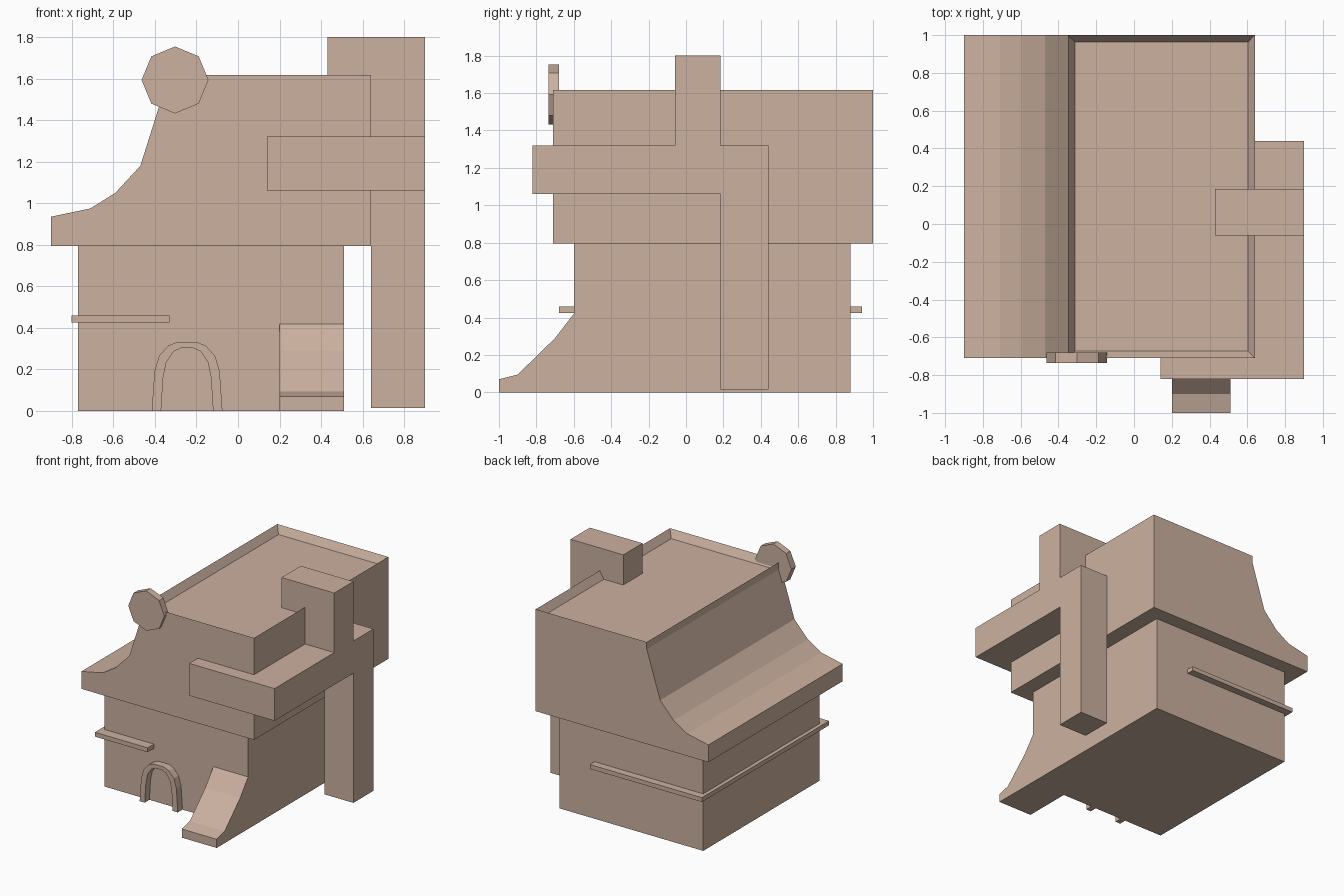
import bpy, bmesh, math

if "Cube" in bpy.data.objects:
    bpy.data.objects.remove(bpy.data.objects["Cube"])

clay = bpy.data.materials.new("warm clay")
clay.diffuse_color = (0.60, 0.44, 0.35, 1)
clay.use_nodes = True
clay.node_tree.nodes["Principled BSDF"].inputs["Base Color"].default_value = clay.diffuse_color


def prism(name, profile, lo, hi, axis, rim=None):
    """Extrude a 2D profile along an axis; rim = (width, depth) sinks the highest flat face."""
    place = {"x": lambda a, b, t: (t, a, b),
             "y": lambda a, b, t: (a, t, b),
             "z": lambda a, b, t: (a, b, t)}[axis]
    bm = bmesh.new()
    ends = [[bm.verts.new(place(a, b, t)) for a, b in profile] for t in (lo, hi)]
    bm.faces.new(ends[0])
    bm.faces.new(ends[1][::-1])
    n = len(profile)
    for i in range(n):
        j = (i + 1) % n
        bm.faces.new((ends[0][j], ends[0][i], ends[1][i], ends[1][j]))
    bmesh.ops.recalc_face_normals(bm, faces=bm.faces)
    if rim:
        top = max((f for f in bm.faces if f.normal.z > 0.99),
                  key=lambda f: f.calc_center_median().z)
        bmesh.ops.inset_region(bm, faces=[top], thickness=rim[0])
        # sink the floor, leaving vertical inner parapet walls
        for v in top.verts:
            v.co.z -= rim[1]
    me = bpy.data.meshes.new(name)
    bm.to_mesh(me)
    bm.free()
    me.materials.append(clay)
    ob = bpy.data.objects.new(name, me)
    bpy.context.collection.objects.link(ob)
    return ob


def box(name, x, y, z):
    return prism(name, [(x[0], y[0]), (x[1], y[0]), (x[1], y[1]), (x[0], y[1])],
                 z[0], z[1], "z")


# Ground floor
box("ground_floor", (-0.77, 0.51), (-0.60, 0.88), (0, 0.795))

# Overhanging upper floor with swept roof slope and sunken flat roof
prism("upper_floor",
      [(-0.90, 0.795), (0.64, 0.795), (0.64, 1.617), (-0.35, 1.617), (-0.35, 1.56),
       (-0.47, 1.18), (-0.59, 1.05), (-0.71, 0.975), (-0.90, 0.935)],
      -0.71, 1.0, "y", rim=(0.053, 0.06))

# Flared ramp at the front
prism("front_ramp",
      [(-0.60, 0), (-1.0, 0), (-1.0, 0.07), (-0.90, 0.095), (-0.70, 0.29), (-0.60, 0.42)],
      0.20, 0.51, "x")

# Duct: standing leg, corner-wrapping beam and chimney
box("duct_leg", (0.64, 0.90), (0.185, 0.44), (0.015, 1.06))
box("duct_beam", (0.14, 0.90), (-0.82, 0.44), (1.06, 1.32))
box("chimney", (0.43, 0.90), (-0.06, 0.185), (1.32, 1.80))

# Thin ledge wrapping front, left and back walls
prism("wall_ledge",
      [(-0.33, -0.60), (-0.33, -0.68), (-0.80, -0.68), (-0.80, 0.94),
       (0.20, 0.94), (0.20, 0.88), (-0.77, 0.88), (-0.77, -0.60)],
      0.425, 0.46, "z")

# Arched door frame, mirrored about its centre line
cx = -0.245
outer = [(0.17, 0), (0.157, 0.19), (0.135, 0.265), (0.09, 0.315), (0.045, 0.333)]
inner = [(0.125, 0), (0.115, 0.16), (0.10, 0.235), (0.065, 0.287), (0.03, 0.303)]


def arch(half):
    return [(cx - a, z) for a, z in half] + [(cx + a, z) for a, z in reversed(half)]


prism("door_frame", arch(outer) + arch(inner)[::-1], -0.66, -0.60, "y")

# Octagonal sign disc
prism("round_sign",
      [(-0.303 + 0.161 * math.cos(k * math.pi / 4), 1.593 + 0.161 * math.sin(k * math.pi / 4))
       for k in range(8)], -0.735, -0.68, "y")
